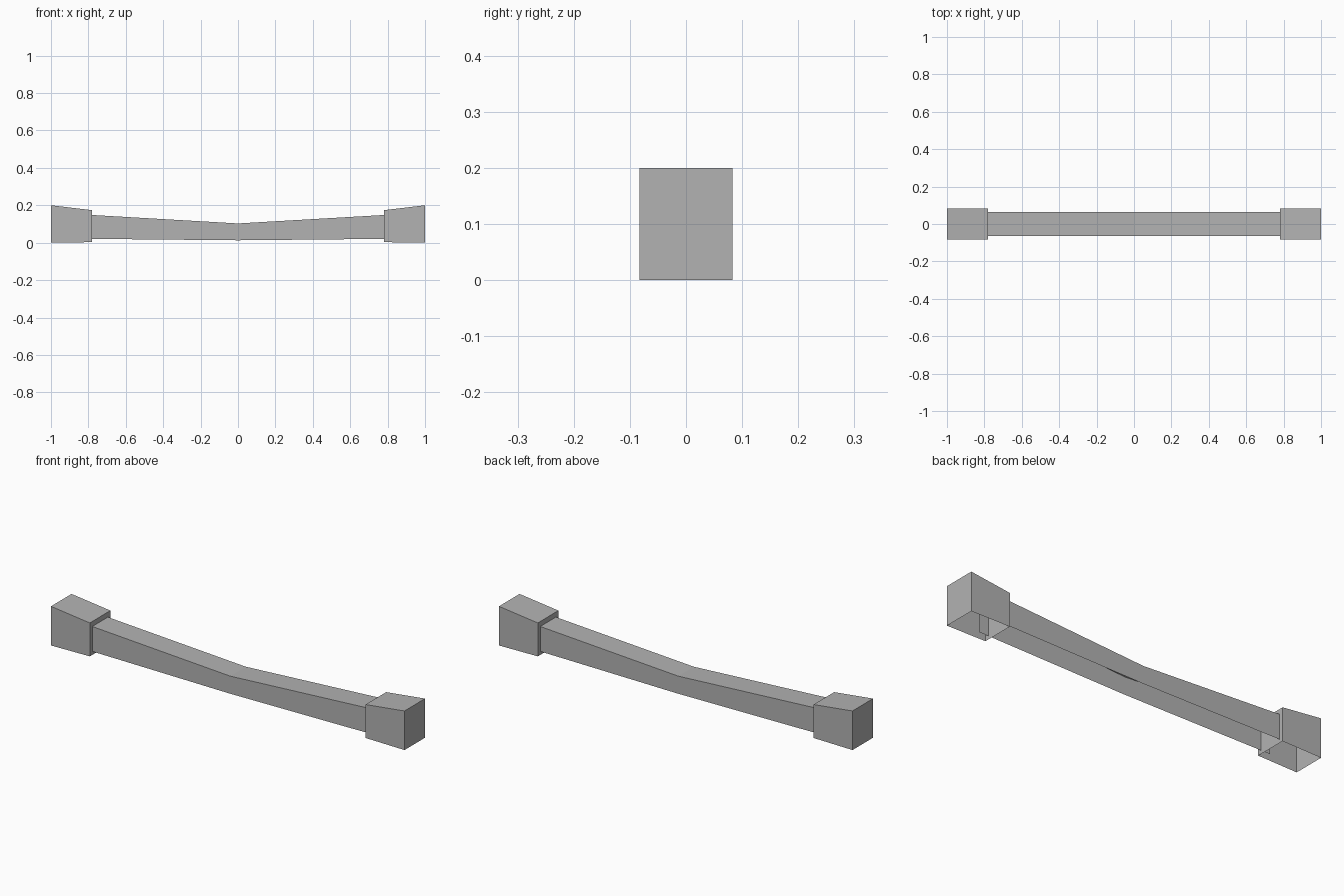
import bpy
import bmesh

cube = bpy.data.objects.get("Cube")
if cube:
    bpy.data.objects.remove(cube, do_unlink=True)

# Single grey finish
GREY = (0.45, 0.45, 0.45, 1.0)
grey = bpy.data.materials.new("plain_grey")
grey.use_nodes = True
grey.diffuse_color = GREY
grey.node_tree.nodes["Principled BSDF"].inputs["Base Color"].default_value = GREY


def open_shell(name, stations, half_width, capped):
    """Top and two side walls swept through (x, bottom z, top z); the underside stays open."""
    bm = bmesh.new()
    rings = []
    for x, low, high in stations:
        section = ((-half_width, low), (-half_width, high), (half_width, high), (half_width, low))
        rings.append([bm.verts.new((x, y, z)) for y, z in section])
    for a, b in zip(rings, rings[1:]):
        for i in range(3):
            bm.faces.new((a[i], a[i + 1], b[i + 1], b[i]))
    if capped:
        bm.faces.new(rings[0][::-1])
        bm.faces.new(rings[-1])
    bmesh.ops.recalc_face_normals(bm, faces=bm.faces)
    # The top wall must face up
    bm.normal_update()
    if max(bm.faces, key=lambda f: abs(f.normal.z)).normal.z < 0:
        bmesh.ops.reverse_faces(bm, faces=bm.faces)
    mesh = bpy.data.meshes.new(name)
    bm.to_mesh(mesh)
    bm.free()
    mesh.materials.append(grey)
    obj = bpy.data.objects.new(name, mesh)
    bpy.context.collection.objects.link(obj)
    return obj


# Sagging beam, running a little way into both end blocks
open_shell("beam", [(-0.83, 0.021, 0.151), (0, 0.013, 0.103), (0.83, 0.021, 0.151)], 0.063, False)

# End blocks with sloping tops
for name, side in (("left_end_block", 1), ("right_end_block", -1)):
    open_shell(name, [(side * 0.78, 0.003, 0.174), (side, 0, 0.2)], 0.083, True)
